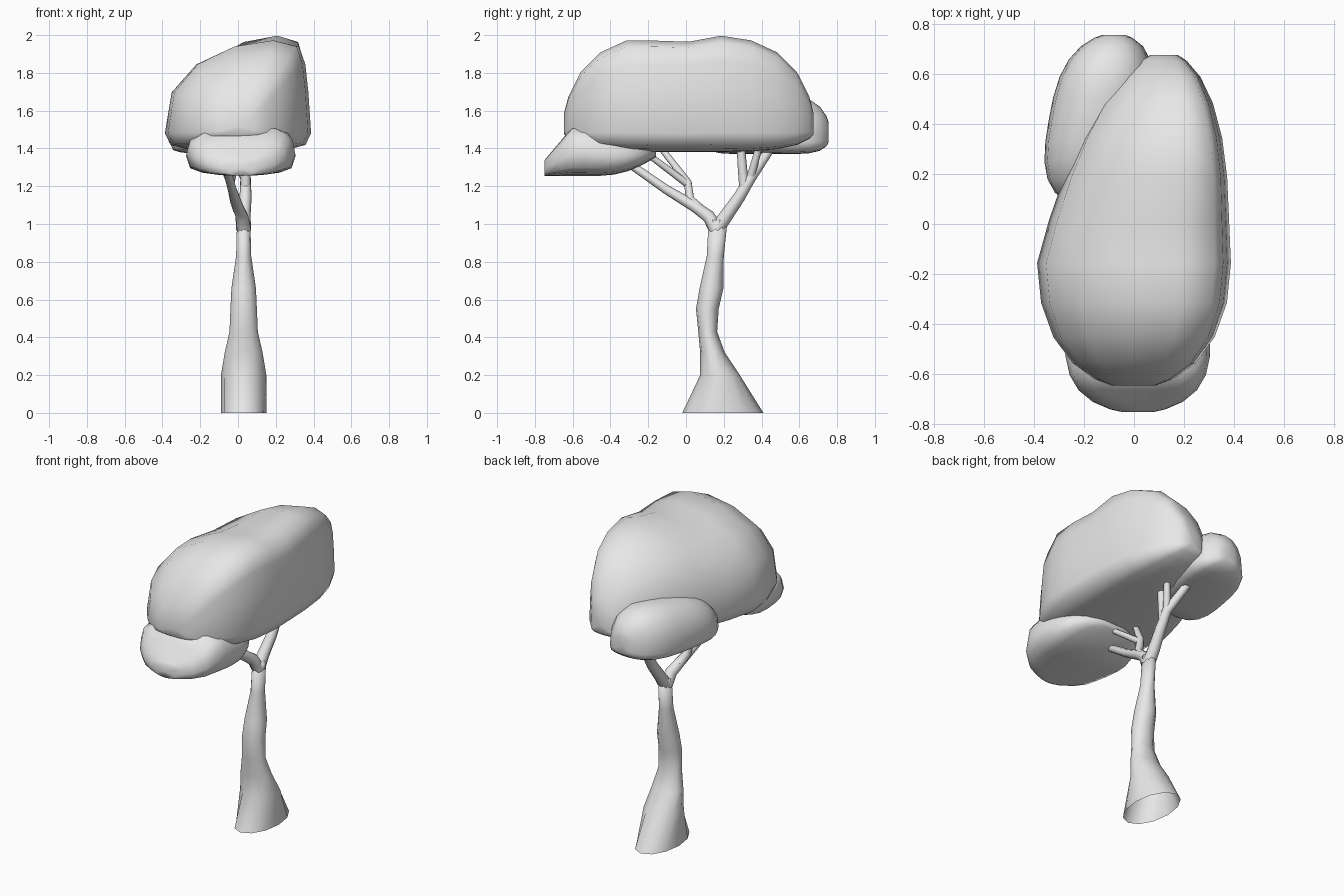
import bpy, bmesh, math
from mathutils import Vector

if "Cube" in bpy.data.objects:
    bpy.data.objects.remove(bpy.data.objects["Cube"], do_unlink=True)

colour = (0.8, 0.8, 0.8, 1)
grey = bpy.data.materials.new("plain_grey")
grey.use_nodes = True
grey.diffuse_color = colour
grey.node_tree.nodes["Principled BSDF"].inputs["Base Color"].default_value = colour


def add_object(name, data):
    data.materials.append(grey)
    bpy.context.collection.objects.link(bpy.data.objects.new(name, data))


def loft(name, rings, capped_ends):
    """Skin equal-length point rings and close the chosen ends with fans."""
    bm = bmesh.new()
    loops = [[bm.verts.new(point) for point in ring] for ring in rings]

    def neighbours(loop):
        return list(zip(loop, loop[1:] + loop[:1]))

    for lower, upper in zip(loops, loops[1:]):
        for (a, b), (c, d) in zip(neighbours(lower), neighbours(upper)):
            bm.faces.new((a, b, d, c))
    for end in capped_ends:
        ring = loops[end]
        middle = bm.verts.new(sum((v.co for v in ring), Vector()) / len(ring))
        for a, b in neighbours(ring):
            bm.faces.new((a, b, middle))
    bmesh.ops.recalc_face_normals(bm, faces=bm.faces)
    for face in bm.faces:
        face.smooth = True
    mesh = bpy.data.meshes.new(name)
    bm.to_mesh(mesh)
    bm.free()
    add_object(name, mesh)


def circle(count):
    angles = (math.tau * i / count for i in range(count))
    return [(math.cos(angle), math.sin(angle)) for angle in angles]


def arch(t, power):
    """Rounded hump: full at t = 0, almost closed at both ends."""
    return math.sqrt(1 - 0.95 * abs(t) ** power)


def dome_section(hem, lean, bulge):
    """Unit dome with a flat underside, widest at hem, its peak pushed sideways."""
    section = []
    for c, s in circle(16):
        if s > 0:
            u = 0.5 + math.copysign(abs(c) ** bulge, c) / 2
            section.append((u + lean * s ** 3, hem + (1 - hem) * s ** bulge))
        else:
            section.append((0.5 + c / 2, hem * (1 - math.sqrt(-s))))
    return section


def crown(name, section, front, back, centre, half_width, bottom, top):
    """Sweep the section from front to back; the rules take t from -1 to 1."""
    rings = []
    steps = 12
    for step in range(steps + 1):
        t = -math.cos(math.pi * step / steps)
        y = front + (back - front) * (t + 1) / 2
        rings.append([(centre(t) + half_width(t) * (2 * u - 1), y,
                       bottom(t) + (top(t) - bottom(t)) * v) for u, v in section])
    loft(name, rings, (0, -1))


def branch(name, start_radius, end_radius, *path):
    """Round limb that tapers evenly along its path."""
    curve = bpy.data.curves.new(name, "CURVE")
    curve.dimensions = "3D"
    curve.bevel_depth = 1
    curve.bevel_resolution = 2
    curve.use_fill_caps = True
    spline = curve.splines.new("POLY")
    spline.points.add(len(path) - 1)
    for i, (point, position) in enumerate(zip(spline.points, path)):
        point.co = (*position, 1)
        point.radius = start_radius + (end_radius - start_radius) * i / (len(path) - 1)
    spline.use_smooth = True
    add_object(name, curve)


# Main crown: lopsided dome, steep on the left, with a dip in its ridge
crown("main_crown", dome_section(hem=0.17, lean=0.25, bulge=0.85),
      front=-0.645, back=0.675,
      centre=lambda t: 0.1 * max(t + 0.2, 0),
      half_width=lambda t: 0.395 * arch(t, 3) * (1 - 0.3 * max(t + 0.3, 0)),
      bottom=lambda t: 1.5 - 0.12 * arch(t, 4),
      top=lambda t: 1.47 + 0.53 * arch(t, 3.2) - 0.05 * max(0, 1 - 3 * abs(t + 0.1)))

# Front crown: low wedge that thins toward its front tip
crown("front_crown", dome_section(hem=0.45, lean=0.1, bulge=0.7),
      front=-0.75, back=-0.16,
      centre=lambda t: 0.015,
      half_width=lambda t: 0.29 * arch(t, 3),
      bottom=lambda t: 1.255 + 0.1 * max(t, 0) ** 2,
      top=lambda t: 1.53 - max(-0.35 * (t + 0.45), 0.09 * (t + 0.45)))

# Back crown: small rounded clump on the right
crown("back_crown", dome_section(hem=0.2, lean=0, bulge=0.85),
      front=0.08, back=0.755,
      centre=lambda t: 0.06 * t - 0.14,
      half_width=lambda t: 0.2 * arch(t, 3),
      bottom=lambda t: 1.45 - 0.08 * arch(t, 6),
      top=lambda t: 1.45 + 0.22 * arch(t, 3) + 0.04 * t)

# Trunk: oval rings given as height, depth position, half width, half depth
trunk_x = 0.03
trunk_rings = [(0, 0.195, 0.12, 0.215), (0.2, 0.18, 0.12, 0.105),
               (0.32, 0.14, 0.1, 0.065), (0.43, 0.115, 0.075, 0.05),
               (0.55, 0.113, 0.07, 0.06), (0.66, 0.135, 0.065, 0.063),
               (0.83, 0.155, 0.04, 0.045), (1.02, 0.17, 0.035, 0.05)]
loft("trunk", [[(trunk_x + c * wide, y + s * deep, z) for c, s in circle(12)]
               for z, y, wide, deep in trunk_rings], capped_ends=(-1,))

# Front limb leans right, with its forks
branch("front_limb", 0.04, 0.02, (trunk_x, 0.16, 0.97), (0.02, 0.12, 1.04),
       (0, 0.05, 1.09), (-0.03, -0.1, 1.18), (-0.08, -0.36, 1.36))
branch("front_fork", 0.03, 0.017, (0, 0.07, 1.08), (-0.02, 0.02, 1.13),
       (-0.04, 0.01, 1.22), (-0.12, -0.13, 1.4))
branch("front_twig", 0.02, 0.016, (-0.04, 0.01, 1.21), (0, -0.19, 1.36))

# Back limb carries the trunk line on, with its forks
branch("back_limb", 0.04, 0.024, (trunk_x, 0.16, 0.97), (trunk_x, 0.21, 1.04),
       (0.04, 0.28, 1.14), (0.04, 0.34, 1.24), (-0.04, 0.46, 1.42))
branch("back_fork", 0.028, 0.022, (0.04, 0.31, 1.19), (0.04, 0.3, 1.28),
       (0.04, 0.29, 1.41))
branch("back_twig", 0.022, 0.018, (0.04, 0.34, 1.24), (0.08, 0.39, 1.42))
